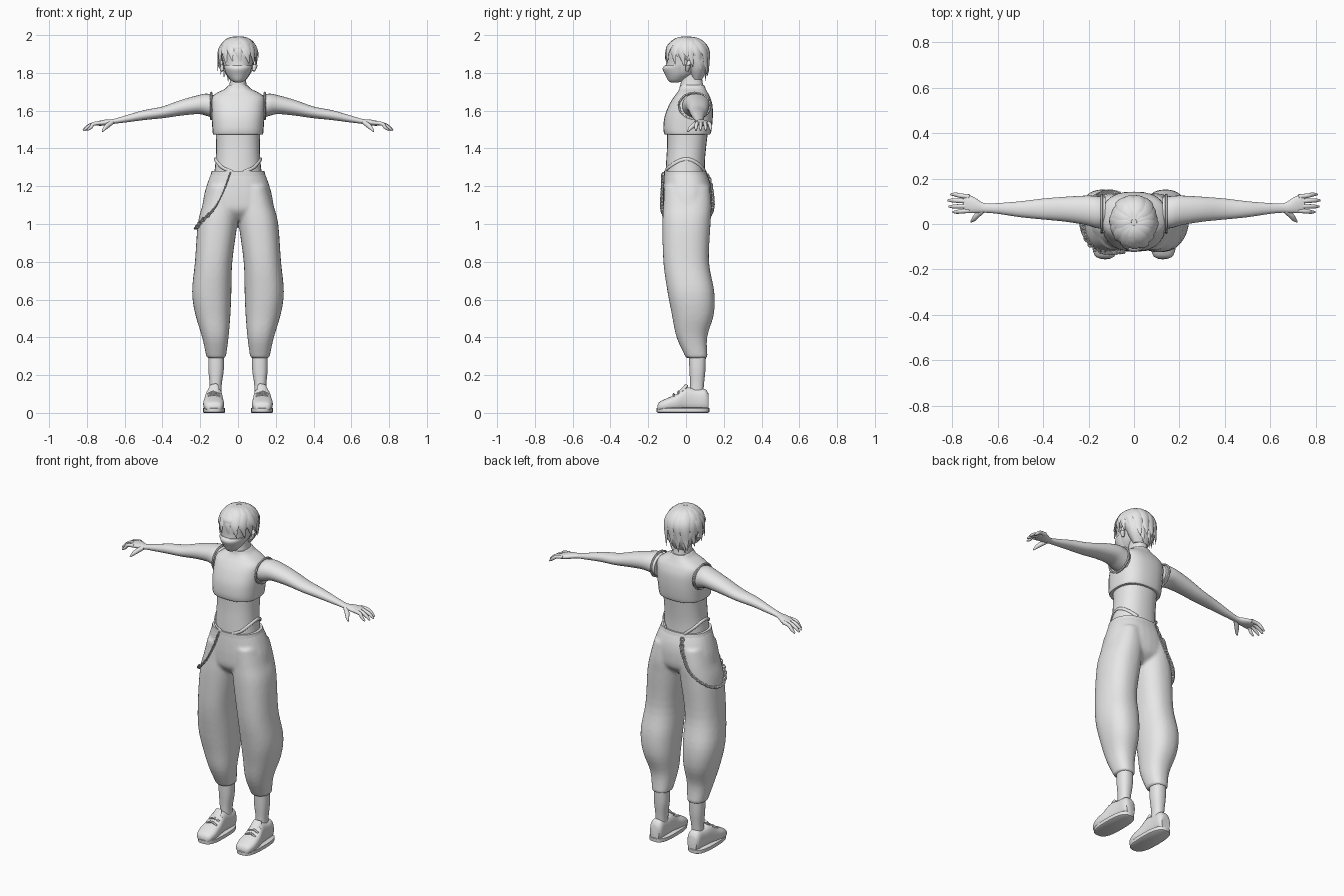
import bpy, math, random
from mathutils import Vector

random.seed(4)
cube = bpy.data.objects.get("Cube")
if cube:
    bpy.data.objects.remove(cube, do_unlink=True)

GREY = (0.8, 0.8, 0.8, 1.0)
grey = bpy.data.materials.new("plain grey")
grey.use_nodes = True
grey.diffuse_color = GREY
grey.node_tree.nodes["Principled BSDF"].inputs["Base Color"].default_value = GREY


def smooth_rows(rows, steps):
    """Catmull-Rom interpolation through rows of numbers."""
    rows = [Vector(r) for r in rows]
    out = []
    for i in range(len(rows) - 1):
        p0, p1, p2 = rows[max(i - 1, 0)], rows[i], rows[i + 1]
        p3 = rows[min(i + 2, len(rows) - 1)]
        for s in range(steps):
            t = s / steps
            out.append(p1 + 0.5 * t * ((p2 - p0) + t * (2 * p0 - 5 * p1 + 4 * p2 - p3
                       + t * (3 * p1 - p0 - 3 * p2 + p3))))
    return out + [rows[-1]]


def finish(obj, angle=50):
    bpy.ops.object.select_all(action="DESELECT")
    obj.select_set(True)
    bpy.context.view_layer.objects.active = obj
    bpy.ops.object.convert(target="MESH")
    bpy.ops.object.shade_smooth_by_angle(angle=math.radians(angle))
    return obj


def skin(name, rings, mirror=False):
    """Bridge equal rings of points into a capped, closed surface."""
    n = len(rings[0])
    faces = [(r * n + i, r * n + (i + 1) % n, (r + 1) * n + (i + 1) % n, (r + 1) * n + i)
             for r in range(len(rings) - 1) for i in range(n)]
    faces += [tuple(reversed(range(n))), tuple(range(len(rings) * n - n, len(rings) * n))]
    mesh = bpy.data.meshes.new(name)
    mesh.from_pydata([p for ring in rings for p in ring], [], faces)
    mesh.materials.append(grey)
    obj = bpy.data.objects.new(name, mesh)
    bpy.context.collection.objects.link(obj)
    bpy.context.view_layer.objects.active = obj
    obj.select_set(True)
    bpy.ops.object.mode_set(mode="EDIT")
    bpy.ops.mesh.select_all(action="SELECT")
    bpy.ops.mesh.normals_make_consistent(inside=False)
    bpy.ops.object.mode_set(mode="OBJECT")
    if mirror:
        obj.modifiers.new("Mirror", "MIRROR").use_mirror_merge = False
    return finish(obj)


def loft(name, rows, axis="z", mirror=False, power=2.3, sides=28, steps=4):
    """Rows hold a position on the axis, then low and high limits across it."""
    rings = []
    for t, a0, a1, b0, b1 in smooth_rows(rows, steps):
        ring = []
        for i in range(sides):
            ang = 2 * math.pi * i / sides
            c, s = math.cos(ang), math.sin(ang)
            a = (a0 + a1 + (a1 - a0) * math.copysign(abs(c) ** (2 / power), c)) / 2
            b = (b0 + b1 + (b1 - b0) * math.copysign(abs(s) ** (2 / power), s)) / 2
            ring.append({"x": (t, a, b), "y": (a, t, b), "z": (a, b, t)}[axis])
        rings.append(ring)
    return skin(name, rings, mirror)


def body(name, rows, **kw):
    """Loft that is symmetric left to right."""
    return loft(name, [(z, -x, x, y0, y1) for z, x, y0, y1 in rows], **kw)


def tube(name, path, radii, mirror=False, flat=1.0, centre=None, sides=10, steps=3):
    """Tapered tube; flat thins it toward the given centre."""
    pts = smooth_rows([(*p, r) for p, r in zip(path, radii)], steps)
    pos = [p.to_3d() for p in pts]
    rings = []
    for i, p in enumerate(pos):
        along = (pos[min(i + 1, len(pos) - 1)] - pos[max(i - 1, 0)]).normalized()
        out = (p - centre) if centre else Vector((0.1, 0.2, 1))
        side = along.cross(out).normalized()
        up = side.cross(along)
        rings.append([p + pts[i][3] * (math.cos(a) * side + flat * math.sin(a) * up)
                      for a in (2 * math.pi * k / sides for k in range(sides))])
    return skin(name, rings, mirror)


# Torso, neck and sleeveless top
body("waist", [(1.24, .13, -.11, .1), (1.33, .119, -.105, .1), (1.42, .116, -.1, .108),
               (1.52, .12, -.1, .12)])
body("neck", [(1.66, .06, -.03, .1), (1.72, .048, -.03, .092), (1.77, .042, -.025, .085),
              (1.83, .042, -.02, .08)])
body("cropped_top", [(1.475, .127, -.108, .122), (1.478, .133, -.115, .13),
                     (1.51, .136, -.12, .137), (1.57, .14, -.113, .142),
                     (1.63, .143, -.09, .14), (1.67, .14, -.066, .128),
                     (1.695, .11, -.047, .115), (1.715, .07, -.036, .105),
                     (1.735, .05, -.032, .096)], power=2.6)

# Armhole trim
rim = [(.142, .045 + .083 * math.cos(a), 1.625 + .07 * math.sin(a))
       for a in (2 * math.pi * k / 20 for k in range(21))]
tube("armhole_trim", rim, [.006] * 21, mirror=True, sides=6, steps=1)

# Hip straps
tube("hip_strap", [(.03, -.108, 1.275), (.085, -.093, 1.3), (.118, -.03, 1.338),
                   (.12, .02, 1.342), (.1, .07, 1.315), (.06, .1, 1.28)],
     [.009] * 6, mirror=True, flat=.6, centre=Vector((0, 0, 1.3)))

# Trousers: hips and legs fused
hips = body("trousers", [(1.02, .08, -.07, .07), (1.07, .18, -.115, .125),
                         (1.14, .182, -.122, .136), (1.21, .164, -.12, .13),
                         (1.275, .14, -.115, .107)])
legs = loft("legs", [(.29, .065, .166, 0, .115), (.4, .05, .19, -.05, .112),
                     (.52, .04, .226, -.075, .147), (.64, .035, .243, -.098, .15),
                     (.8, .03, .228, -.12, .122), (1, .004, .213, -.125, .13),
                     (1.1, 0, .188, -.12, .135), (1.2, .01, .16, -.115, .125)], mirror=True)
legs.select_set(True)
hips.select_set(True)
bpy.context.view_layer.objects.active = hips
bpy.ops.object.join()
remesh = hips.modifiers.new("Fuse", "REMESH")
remesh.mode, remesh.voxel_size = "VOXEL", .009
relax = hips.modifiers.new("Relax", "SMOOTH")
relax.factor, relax.iterations = .5, 5
finish(hips)
body("waistband", [(1.255, .146, -.117, .114), (1.28, .14, -.116, .108)])

# Ankles and shoes
loft("ankle", [(.08, .088, .15, .02, .09), (.15, .086, .15, .022, .095),
               (.23, .075, .157, .018, .103), (.32, .075, .157, .015, .105)], mirror=True)
loft("shoe", [(-.152, .105, .15, .012, .04), (-.14, .085, .172, .01, .058),
              (-.1, .074, .184, .01, .078), (-.05, .077, .181, .01, .1),
              (-.005, .082, .172, .01, .134), (.05, .084, .165, .01, .128),
              (.1, .084, .162, .01, .126), (.12, .095, .152, .012, .1)],
     axis="y", mirror=True, power=2.6)
outline = [(0, .073, .18, -.146, .116), (.004, .068, .186, -.155, .123),
           (.024, .068, .186, -.156, .124), (.028, .074, .18, -.15, .118)]
loft("shoe_sole", outline, mirror=True, power=2.8, steps=1)
for k in range(3):
    y, z = -.065 + .025 * k, .093 + .014 * k
    tube("shoe_lace", [(.095, y, z - .008), (.128, y, z + .006), (.161, y, z - .008)],
         [.006] * 3, mirror=True, sides=6)
tube("shoe_tongue", [(.128, -.04, .1), (.128, -.008, .132), (.128, .005, .15)],
     [.026, .028, .02], mirror=True, flat=.35)

# Arms and hands
loft("arm", [(.125, -.02, .12, 1.56, 1.682), (.165, -.018, .123, 1.572, 1.69),
             (.21, -.005, .125, 1.582, 1.682), (.3, .01, .12, 1.574, 1.657),
             (.4, .02, .112, 1.56, 1.622), (.5, .03, .1, 1.55, 1.602),
             (.6, .045, .092, 1.537, 1.573), (.66, .05, .092, 1.53, 1.556),
             (.7, .048, .115, 1.522, 1.553), (.735, .05, .13, 1.52, 1.546),
             (.752, .06, .122, 1.523, 1.541)], axis="x", mirror=True, power=2.1)
for y, tip_y, tip_x in ((.059, .053, .798), (.079, .077, .815), (.1, .104, .82), (.12, .13, .808)):
    tube("finger", [(.725, y, 1.535), (.765, (y + tip_y) / 2, 1.53),
                    (tip_x - .02, tip_y, 1.513), (tip_x, tip_y, 1.496)],
         [.011, .01, .009, .004], mirror=True)
tube("thumb", [(.665, .06, 1.54), (.69, .04, 1.522), (.705, .022, 1.507), (.718, .01, 1.49)],
     [.012, .013, .01, .004], mirror=True)

# Head, face mask and ears
body("head", [(1.752, .015, -.075, -.045), (1.765, .035, -.09, 0), (1.79, .056, -.1, .04),
              (1.82, .07, -.108, .075), (1.86, .08, -.106, .098), (1.91, .087, -.105, .11),
              (1.95, .075, -.085, .095), (1.98, .035, -.04, .05)], power=2.1)
body("face_mask", [(1.748, .014, -.078, -.045), (1.76, .036, -.095, -.01),
                   (1.79, .059, -.11, .02), (1.822, .072, -.124, .035),
                   (1.84, .077, -.113, .03)], power=1.9)
tube("ear", [(.082, .005, 1.81), (.09, .012, 1.84), (.088, .018, 1.865)],
     [.008, .014, .007], mirror=True)

# Hair: a cap under layers of tapered locks
body("hair_cap", [(1.765, .045, .03, .085), (1.81, .075, .01, .108), (1.85, .09, -.01, .118),
                  (1.89, .098, -.08, .122), (1.93, .095, -.106, .118), (1.965, .075, -.08, .092),
                  (1.984, .045, -.045, .06), (1.99, .01, -.01, .02)], power=2)
crown = Vector((0, .008, 1.89))


def lock(turn, drop, width, flick):
    path = []
    for k in range(7):
        a = .12 + (drop - .12) * k / 6
        reach = math.sin(min(a, 1.75)) * (1 + flick * (k / 6) ** 3)
        swirl = turn + .25 * (k / 6) ** 2
        rise = math.cos(a) * (.1 if a < math.pi / 2 else .17)
        path.append(crown + Vector((.1 * reach * math.cos(swirl),
                                    .114 * reach * math.sin(swirl), rise)))
    tube("hair_lock", path, [width * w for w in (.3, .75, 1, 1, .8, .5, .04)],
         flat=.3, centre=crown, sides=8)


for layer in range(2):
    count = 15 - 2 * layer
    for i in range(count):
        turn = 2 * math.pi * (i + .5 * layer) / count
        back = math.sin(turn)
        drop = 1.98 + .26 * back - .25 * layer + random.uniform(-.1, .1)
        lock(turn, drop, random.uniform(.026, .034), random.uniform(-.05, .12))
for turn in (1.1, 1.6, 2.0):
    lock(turn, 2.5, .022, -.15)

# Hanging chain that follows the trousers
route = smooth_rows([(-.045, -.12, 1.26), (-.085, -.125, 1.155), (-.14, -.115, 1.06),
                     (-.215, -.05, .985), (-.23, .03, .98), (-.19, .11, 1.02),
                     (-.12, .15, 1.09), (-.075, .15, 1.18), (-.06, .13, 1.265)], 30)
bpy.ops.mesh.primitive_torus_add(major_segments=12, minor_segments=6,
                                 major_radius=.009, minor_radius=.0032)
link = bpy.context.object
link.name = "chain_link"
link.data.materials.append(grey)
for v in link.data.vertices:
    v.co.x *= 1.35
finish(link)
travelled, count = 0.0, 0
for p, q in zip(route, route[1:]):
    travelled += (q - p).length
    if travelled < .0165 * count:
        continue
    item = link if count == 0 else link.copy()
    if count:
        bpy.context.collection.objects.link(item)
    found, near, normal, face = hips.closest_point_on_mesh(p)
    item.location = near + normal * .008
    item.rotation_mode = "QUATERNION"
    twist = Vector((1, 0, 0)).rotation_difference(q - p)
    item.rotation_quaternion = twist @ Vector((1, 0, 0)).rotation_difference(
        Vector((1, 0, 0))) if count % 2 else (q - p).to_track_quat("X", "Z")
    count += 1
